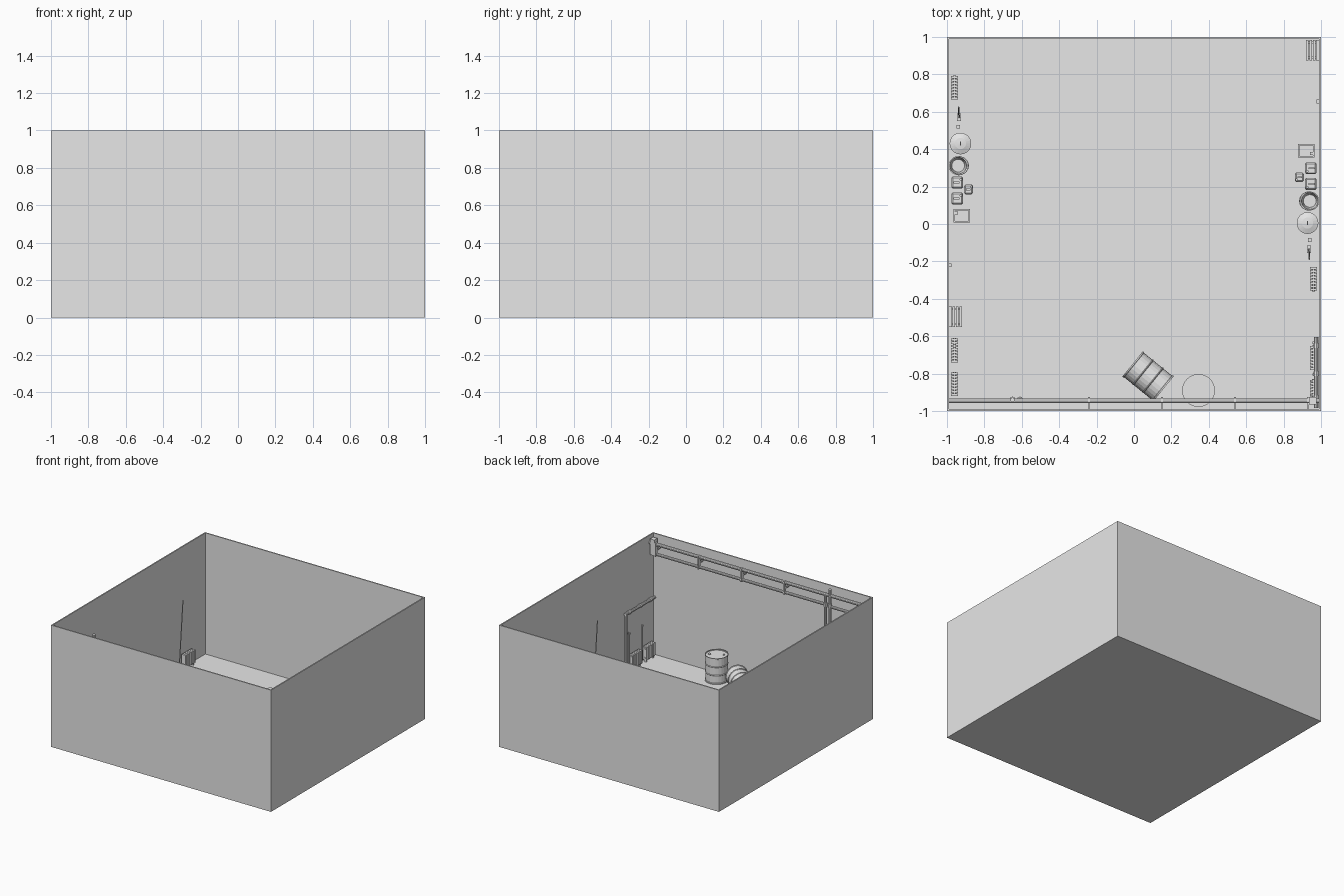
import bpy, bmesh, math
from mathutils import Matrix, Vector

if "Cube" in bpy.data.objects:
    bpy.data.objects.remove(bpy.data.objects["Cube"])

GREY = (0.8, 0.8, 0.8, 1)
grey = bpy.data.materials.new("plain grey")
grey.use_nodes = True
grey.diffuse_color = GREY
grey.node_tree.nodes["Principled BSDF"].inputs["Base Color"].default_value = GREY


def finish(name, bm, matrix=None):
    """Turn a bmesh into a named object."""
    if matrix:
        bm.transform(matrix)
    bmesh.ops.recalc_face_normals(bm, faces=bm.faces)
    mesh = bpy.data.meshes.new(name)
    bm.to_mesh(mesh)
    bm.free()
    mesh.materials.append(grey)
    obj = bpy.data.objects.new(name, mesh)
    bpy.context.collection.objects.link(obj)
    return obj


def add_box(bm, lo, hi):
    lo, hi = Vector(lo), Vector(hi)
    m = Matrix.Translation((lo + hi) / 2) @ Matrix.Diagonal((*(hi - lo), 1))
    bmesh.ops.create_cube(bm, size=1, matrix=m)


def add_rod(bm, a, b, r, sides=10, r2=None):
    a, b = Vector(a), Vector(b)
    turn = (b - a).to_track_quat("Z", "Y").to_matrix().to_4x4()
    bmesh.ops.create_cone(bm, cap_ends=True, segments=sides, radius1=r,
                          radius2=r if r2 is None else r2, depth=(b - a).length,
                          matrix=Matrix.Translation((a + b) / 2) @ turn)


def lathe(bm, profile, sides=24, at=(0, 0, 0)):
    verts = [bm.verts.new((r + at[0], at[1], z + at[2])) for r, z in profile]
    edges = [bm.edges.new(pair) for pair in zip(verts, verts[1:])]
    bmesh.ops.spin(bm, geom=verts + edges, cent=at, axis=(0, 0, 1),
                   angle=math.tau, steps=sides, use_merge=True)
    bmesh.ops.remove_doubles(bm, verts=bm.verts, dist=0.0002)


# Room shell: floor and four walls
T = 0.01
bm = bmesh.new()
add_box(bm, (-1, -1, 0), (1, 1, 0.005))
finish("floor", bm)
for name, lo, hi in (("front_wall", (-1, -1, 0), (1, T - 1, 1)),
                     ("back_wall", (-1, 1 - T, 0), (1, 1, 1)),
                     ("right_wall", (-1, T - 1, 0), (T - 1, 1 - T, 1)),
                     ("left_wall", (1 - T, T - 1, 0), (1, 1 - T, 1))):
    bm = bmesh.new()
    add_box(bm, lo, hi)
    finish(name, bm)


# Radiators: back panel with upright columns
def radiator(name, side, y0, y1):
    bm = bmesh.new()
    n = 8
    step = (y1 - y0) / n
    for i in range(n):
        y = y0 + i * step
        add_box(bm, (side * 0.942, y, 0.025), (side * 0.978, y + step * 0.8, 0.13))
    for z in (0.04, 0.115):
        add_rod(bm, (side * 0.96, y0, z), (side * 0.96, y1, z), 0.008)
    for y in (y0 + step, y1 - step):
        add_box(bm, (side * 0.95, y - 0.004, 0.005), (side * 0.97, y + 0.004, 0.03))
    return finish(name, bm)


radiator("right_front_radiator", -1, -0.92, -0.79)
radiator("right_middle_radiator", -1, -0.74, -0.61)
radiator("left_front_radiator", 1, -0.95, -0.83)
radiator("left_middle_radiator", 1, -0.78, -0.65)

# Group along the right wall, repeated turned about on the left wall
group = [radiator("right_back_radiator", -1, 0.665, 0.795)]

# Broom: handle, head and bristles
bm = bmesh.new()
add_rod(bm, (-0.935, 0.57, 0.04), (-0.938, 0.625, 0.6), 0.004, 8)
add_box(bm, (-0.947, 0.55, 0.02), (-0.925, 0.59, 0.045))
add_box(bm, (-0.944, 0.553, 0.005), (-0.928, 0.587, 0.02))
group.append(finish("right_broom", bm))

bm = bmesh.new()
add_box(bm, (-0.95, 0.51, 0.005), (-0.93, 0.53, 0.05))
group.append(finish("right_small_box", bm))

# Bin with a domed lid and knob
bm = bmesh.new()
lathe(bm, [(0, 0.005), (0.045, 0.005), (0.053, 0.12), (0.058, 0.12),
           (0.058, 0.13), (0.03, 0.14), (0, 0.143)], 20, (-0.928, 0.43, 0))
add_box(bm, (-0.931, 0.42, 0.14), (-0.925, 0.44, 0.153))
group.append(finish("right_bin", bm))

# Bucket with a bowed handle
bm = bmesh.new()
lathe(bm, [(0, 0.005), (0.036, 0.005), (0.048, 0.09), (0.051, 0.09),
           (0.051, 0.094), (0.045, 0.094), (0.034, 0.012), (0, 0.012)],
      20, (-0.94, 0.312, 0))
arc = [(-0.94 + 0.055 * math.sin(a), 0.312 + 0.05 * math.cos(a), 0.092)
       for a in (math.pi * i / 8 for i in range(9))]
for a, b in zip(arc, arc[1:]):
    add_rod(bm, a, b, 0.003, 6)
group.append(finish("right_bucket", bm))


# Fuel cans: bevelled body, top handle and cap
def can(name, x, y, sx, sy, h):
    bm = bmesh.new()
    add_box(bm, (x - sx, y - sy, 0.005), (x + sx, y + sy, h))
    bmesh.ops.bevel(bm, geom=bm.edges[:], offset=0.008, segments=1, affect="EDGES")
    add_box(bm, (x - sx * 0.6, y - 0.005, h + 0.01), (x + sx * 0.3, y + 0.005, h + 0.018))
    for k in (-0.6, 0.2):
        add_box(bm, (x + sx * k, y - 0.005, h - 0.002), (x + sx * k + 0.005, y + 0.005, h + 0.01))
    add_rod(bm, (x + sx * 0.6, y + sy * 0.5, h - 0.002), (x + sx * 0.6, y + sy * 0.5, h + 0.012), 0.007)
    return finish(name, bm)


group += [can("right_can_back", -0.945, 0.222, 0.032, 0.032, 0.09),
          can("right_can_front", -0.945, 0.137, 0.032, 0.032, 0.09),
          can("right_can_small", -0.884, 0.185, 0.024, 0.026, 0.07)]

# Open crate with a small block in its corner
bm = bmesh.new()
x0, x1, y0, y1 = -0.966, -0.876, 0.008, 0.08
add_box(bm, (x0, y0, 0.005), (x1, y1, 0.07))
for lo, hi in (((x0, y0), (x1, y0 + 0.008)), ((x0, y1 - 0.008), (x1, y1)),
               ((x0, y0 + 0.008), (x0 + 0.008, y1 - 0.008)),
               ((x1 - 0.008, y0 + 0.008), (x1, y1 - 0.008))):
    add_box(bm, (*lo, 0.07), (*hi, 0.09))
add_box(bm, (-0.957, 0.05, 0.07), (-0.942, 0.066, 0.085))
group.append(finish("right_crate", bm))

# Wall switch
bm = bmesh.new()
add_box(bm, (-0.992, -0.23, 0.4), (-0.975, -0.21, 0.43))
group.append(finish("right_switch", bm))

# Slatted bench
bm = bmesh.new()
for i in range(4):
    x = -0.988 + i * 0.018
    add_box(bm, (x, -0.55, 0.085), (x + 0.014, -0.44, 0.095))
for y in (-0.54, -0.46):
    add_box(bm, (-0.985, y, 0.005), (-0.925, y + 0.01, 0.085))
group.append(finish("right_bench", bm))

about = Matrix.Translation((0, 0.435, 0)) @ Matrix.Rotation(math.pi, 4, "Z")
for obj in group:
    twin = obj.copy()
    twin.name = obj.name.replace("right", "left")
    twin.matrix_world = about
    bpy.context.collection.objects.link(twin)


# Steel drums: ribbed body, recessed lid, two bungs
def drum(name, matrix):
    r, h = 0.088, 0.212
    bm = bmesh.new()
    half = [(0, 0.008), (r - 0.006, 0.008), (r - 0.006, 0), (r, 0), (r, 0.008),
            (r - 0.004, 0.01), (r - 0.004, 0.068), (r, 0.072), (r - 0.004, 0.076)]
    lathe(bm, half + [(a, h - z) for a, z in reversed(half)], 24)
    for x, y, s in ((0.05, 0.02, 0.012), (-0.045, -0.03, 0.008)):
        add_rod(bm, (x, y, h - 0.01), (x, y, h - 0.002), s)
    return finish(name, bm, matrix)


drum("standing_drum", Matrix.Translation((0.345, -0.89, 0.005)))
axis = Vector((0.16, -0.13, 0)).normalized()
lying = axis.to_track_quat("Z", "Y").to_matrix().to_4x4()
drum("lying_drum", Matrix.Translation(Vector((0.075, -0.815, 0.093)) - axis * 0.106) @ lying)

# Pipes high along the front wall, with hangers
bm = bmesh.new()
add_rod(bm, (-0.99, -0.945, 0.94), (0.99, -0.945, 0.94), 0.014)
finish("upper_pipe", bm)
bm = bmesh.new()
add_rod(bm, (-0.62, -0.945, 0.858), (0.97, -0.945, 0.858), 0.012)
add_rod(bm, (-0.99, -0.945, 0.85), (-0.66, -0.945, 0.85), 0.012)
finish("lower_pipe", bm)
bm = bmesh.new()
for x in (-0.24, 0.15, 0.54, 0.93):
    add_box(bm, (x - 0.006, -0.95, 0.845), (x + 0.006, -0.926, 0.955))
    add_box(bm, (x - 0.005, -0.992, 0.89), (x + 0.005, -0.94, 0.9))
finish("pipe_hangers", bm)
bm = bmesh.new()
add_box(bm, (0.935, -0.965, 0.85), (0.975, -0.925, 0.98))
finish("corner_pipe_box", bm)

# Riser pipes down the front wall
bm = bmesh.new()
for x, top in ((-0.65, 0.995), (-0.61, 0.94)):
    add_rod(bm, (x, -0.94, 0.005), (x, -0.94, top), 0.012)
    for z in (0.2, 0.5, 0.86):
        add_rod(bm, (x, -0.94, z - 0.015), (x, -0.94, z + 0.015), 0.017)
finish("riser_pipes", bm)

# Heating pipes on the left wall
bm = bmesh.new()
add_rod(bm, (0.975, -0.615, 0.005), (0.975, -0.615, 0.485), 0.012)
add_rod(bm, (0.975, -0.603, 0.478), (0.975, -0.985, 0.478), 0.012)
for y in (-0.65, -0.8, -0.93):
    add_rod(bm, (0.975, y - 0.012, 0.478), (0.975, y + 0.012, 0.478), 0.016)
for y in (-0.635, -0.805):
    add_rod(bm, (0.96, y, 0.03), (0.96, y, 0.322), 0.005, 8)
    add_rod(bm, (0.96, y, 0.31), (0.96, y, 0.325), 0.008, 8)
finish("heating_pipes", bm)
